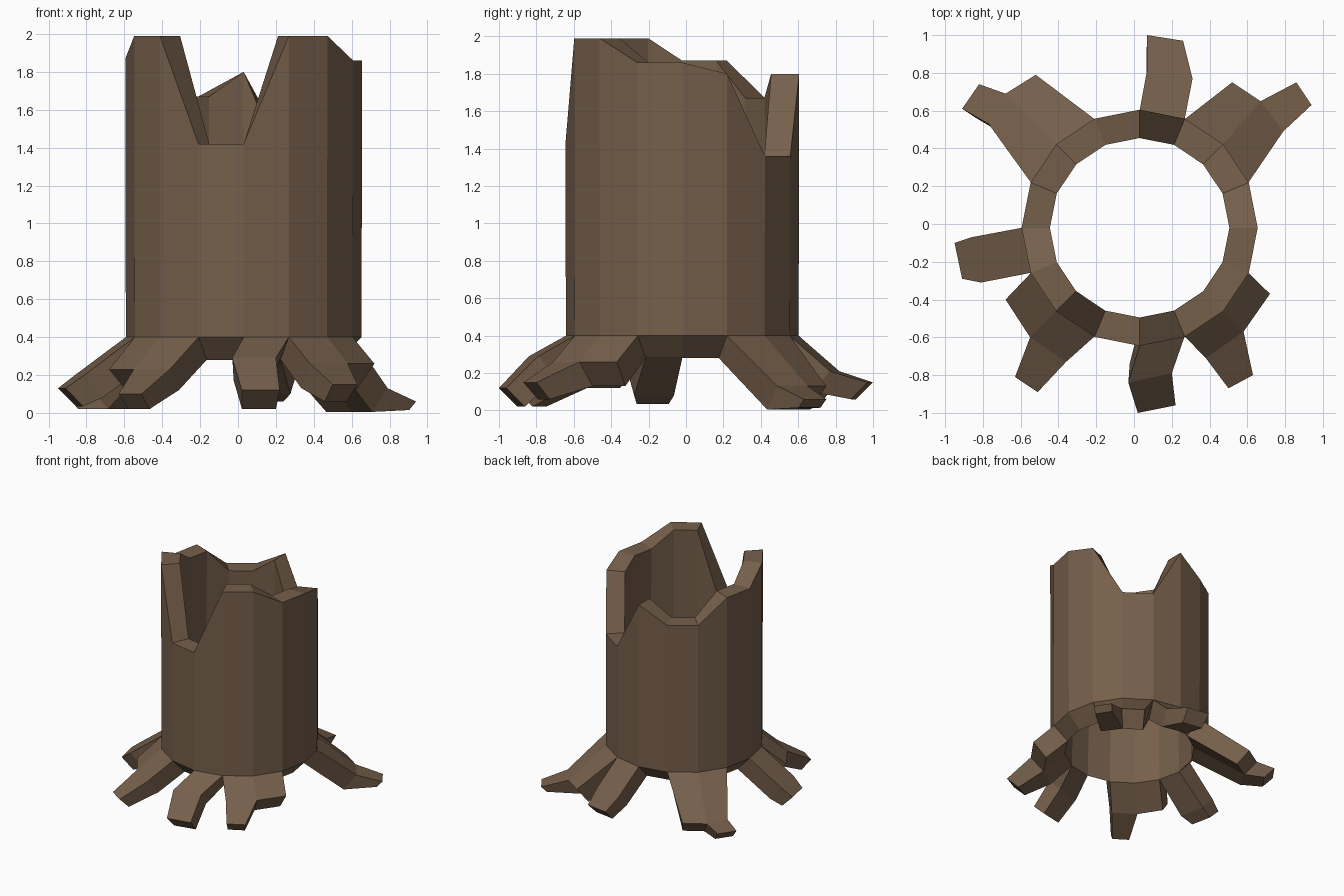
import bpy, bmesh, math
from mathutils import Vector

if "Cube" in bpy.data.objects:
    bpy.data.objects.remove(bpy.data.objects["Cube"])

N, CX, CY = 16, 0.03, -0.02
# broken rim height at each of the 16 corners, counter-clockwise from +x
RIM = [1.86, 1.80, 1.36, 1.36, 1.80, 1.67, 1.67, 1.87,
       1.87, 1.99, 1.99, 1.42, 1.42, 1.99, 1.99, 1.86]

# roots grow out of the sloping base facets: facet -> sections
# (first corner x, y, second corner x, y, top z, thickness)
ROOTS = {
    1: [(.79, .49, .67, .65, .13, .125), (.94, .63, .86, .75, .06, .045)],
    2: [(.67, .65, .52, .75, .13, .125)],
    3: [(.31, .77, .07, .82, .21, .11), (.26, .97, .07, 1.0, .15, .09)],
    5: [(-.52, .79, -.68, .69, .13, .11)],
    6: [(-.68, .69, -.77, .53, .13, .11), (-.82, .74, -.91, .61, .10, .08)],
    8: [(-.86, -.07, -.81, -.31, .20, .12), (-.95, -.10, -.91, -.29, .13, .095)],
    9: [(-.68, -.40, -.55, -.60, .23, .11)],
    10: [(-.55, -.60, -.36, -.73, .23, .11), (-.63, -.81, -.51, -.89, .10, .08)],
    12: [(-.03, -.84, .20, -.79, .29, .12), (.02, -1.0, .22, -.96, .12, .10)],
    13: [(.38, -.71, .58, -.57, .26, .13), (.50, -.87, .63, -.80, .15, .09)],
    14: [(.58, -.57, .72, -.37, .26, .13)],
}


def ring(k, r, z):
    a = 2 * math.pi * (k % N) / N
    return Vector((CX + r * math.cos(a), CY + r * math.sin(a), z))


def section(ax, ay, bx, by, z, thick):
    """Four corners: top a, top b, bottom b, bottom a (bottom pulled inward)."""
    out = []
    for x, y in ((ax, ay), (bx, by)):
        top = Vector((x, y, z))
        inward = Vector((CX - x, CY - y, 0)).normalized() * min(0.1, thick)
        out.append((top, top + inward - Vector((0, 0, thick))))
    (ta, ba), (tb, bb) = out
    return [ta, tb, bb, ba]


faces = {}


def add(*pts):
    # a wall shared by two neighbouring roots is interior: drop both copies
    key = frozenset(tuple(round(c, 4) for c in p) for p in pts)
    if key in faces:
        del faces[key]
    else:
        faces[key] = pts


for k in range(N):
    j = (k + 1) % N
    # hollow trunk: outer wall, broken rim, inner wall
    o0, o1 = ring(k, .622, .4), ring(j, .622, .4)
    t0, t1 = ring(k, .625, RIM[k]), ring(j, .625, RIM[j])
    i0, i1 = ring(k, .475, RIM[k]), ring(j, .475, RIM[j])
    b0, b1 = ring(k, .51, .28), ring(j, .51, .28)
    add(o0, o1, t1, t0)
    add(t0, t1, i1, i0)
    add(i0, i1, b1, b0)
    # root chain, or just the plain base facet
    cur = [o0, o1, b1, b0]
    for s in ROOTS.get(k, []):
        nxt = section(*s)
        for m in range(4):
            n = (m + 1) % 4
            add(cur[m], cur[n], nxt[n], nxt[m])
        cur = nxt
    add(*cur)

bm = bmesh.new()
for pts in faces.values():
    bm.faces.new([bm.verts.new(p) for p in pts])
bmesh.ops.remove_doubles(bm, verts=bm.verts, dist=0.0005)
bmesh.ops.recalc_face_normals(bm, faces=bm.faces)
mesh = bpy.data.meshes.new("hollow_stump")
bm.to_mesh(mesh)
bm.free()

bark = bpy.data.materials.new("bark")
bark.diffuse_color = (0.18, 0.115, 0.07, 1)
bark.use_nodes = True
bark.node_tree.nodes["Principled BSDF"].inputs["Base Color"].default_value = bark.diffuse_color
mesh.materials.append(bark)
bpy.context.collection.objects.link(bpy.data.objects.new("hollow_stump", mesh))
